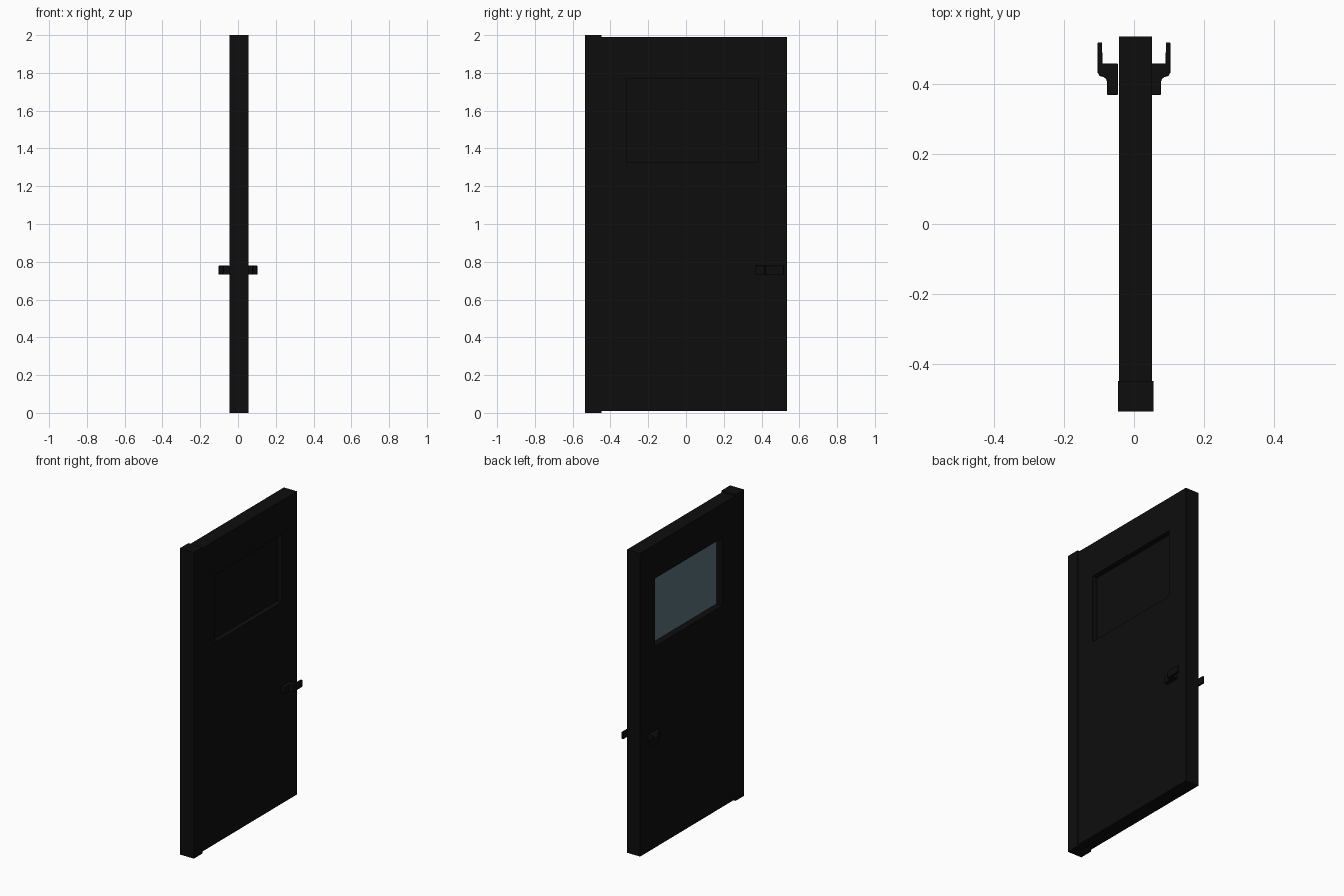
import bpy, bmesh
from math import radians

if "Cube" in bpy.data.objects:
    bpy.data.objects.remove(bpy.data.objects["Cube"])


def material(name, rgb):
    m = bpy.data.materials.new(name)
    m.diffuse_color = (*rgb, 1)
    m.use_nodes = True
    m.node_tree.nodes["Principled BSDF"].inputs["Base Color"].default_value = m.diffuse_color
    return m


BLACK = material("black_paint", (0.004, 0.004, 0.004))
GLASS = material("blue_glass", (0.10, 0.17, 0.20))


def make_object(name, bm, mat):
    bmesh.ops.recalc_face_normals(bm, faces=bm.faces)
    mesh = bpy.data.meshes.new(name)
    bm.to_mesh(mesh)
    bm.free()
    mesh.materials.append(mat)
    ob = bpy.data.objects.new(name, mesh)
    bpy.context.collection.objects.link(ob)
    return ob


def box(name, x, y, z, mat):
    bm = bmesh.new()
    bmesh.ops.create_cube(bm, size=1)
    for v in bm.verts:
        v.co = [(r[0] + r[1]) / 2 + c * (r[1] - r[0]) for c, r in zip(v.co, (x, y, z))]
    return make_object(name, bm, mat)


def rect(y, z):
    return [(y[0], z[0]), (y[1], z[0]), (y[1], z[1]), (y[0], z[1])]


# Door leaf: rectangular ring around the window opening
X = (-0.043, 0.052)
WIN_Y, WIN_Z = (-0.315, 0.38), (1.325, 1.768)
bm = bmesh.new()
outer, inner = rect((-0.447, 0.535), (0.01, 1.99)), rect(WIN_Y, WIN_Z)
loops = [[bm.verts.new((x, *p)) for p in r]
         for x, r in ((X[0], outer), (X[1], outer), (X[1], inner), (X[0], inner))]
for k in range(4):
    a, b = loops[k], loops[(k + 1) % 4]
    for i in range(4):
        j = (i + 1) % 4
        bm.faces.new((a[i], a[j], b[j], b[i]))
make_object("door_leaf", bm, BLACK)

# Hinge post, slightly thicker and taller than the leaf
box("hinge_post", (-0.046, 0.056), (-0.535, -0.447), (0, 2), BLACK)

# Window pane with dark backing on the right side
box("window_glass", (0.0, 0.006), WIN_Y, WIN_Z, GLASS)
box("window_backing", (0.006, 0.018), WIN_Y, WIN_Z, BLACK)

# Lever handles: one profile seen from above, extruded upward, used on both sides
PROFILE = [(0.045, 0.368), (0.077, 0.368), (0.077, 0.405), (0.080, 0.414), (0.087, 0.419),
           (0.098, 0.422), (0.104, 0.432), (0.104, 0.518), (0.091, 0.518), (0.090, 0.457),
           (0.045, 0.457)]
for name, side in (("right_handle", 1), ("left_handle", -1)):
    bm = bmesh.new()
    face = bm.faces.new([bm.verts.new((side * x, y, 0.733)) for x, y in PROFILE])
    new = bmesh.ops.extrude_face_region(bm, geom=[face])["geom"]
    bmesh.ops.translate(bm, vec=(0, 0, 0.046),
                        verts=[v for v in new if isinstance(v, bmesh.types.BMVert)])
    ob = make_object(name, bm, BLACK)
    bev = ob.modifiers.new("soft_edges", "BEVEL")
    bev.width = 0.003
    bev.segments = 2
    bev.limit_method = 'ANGLE'
    bev.angle_limit = radians(60)
